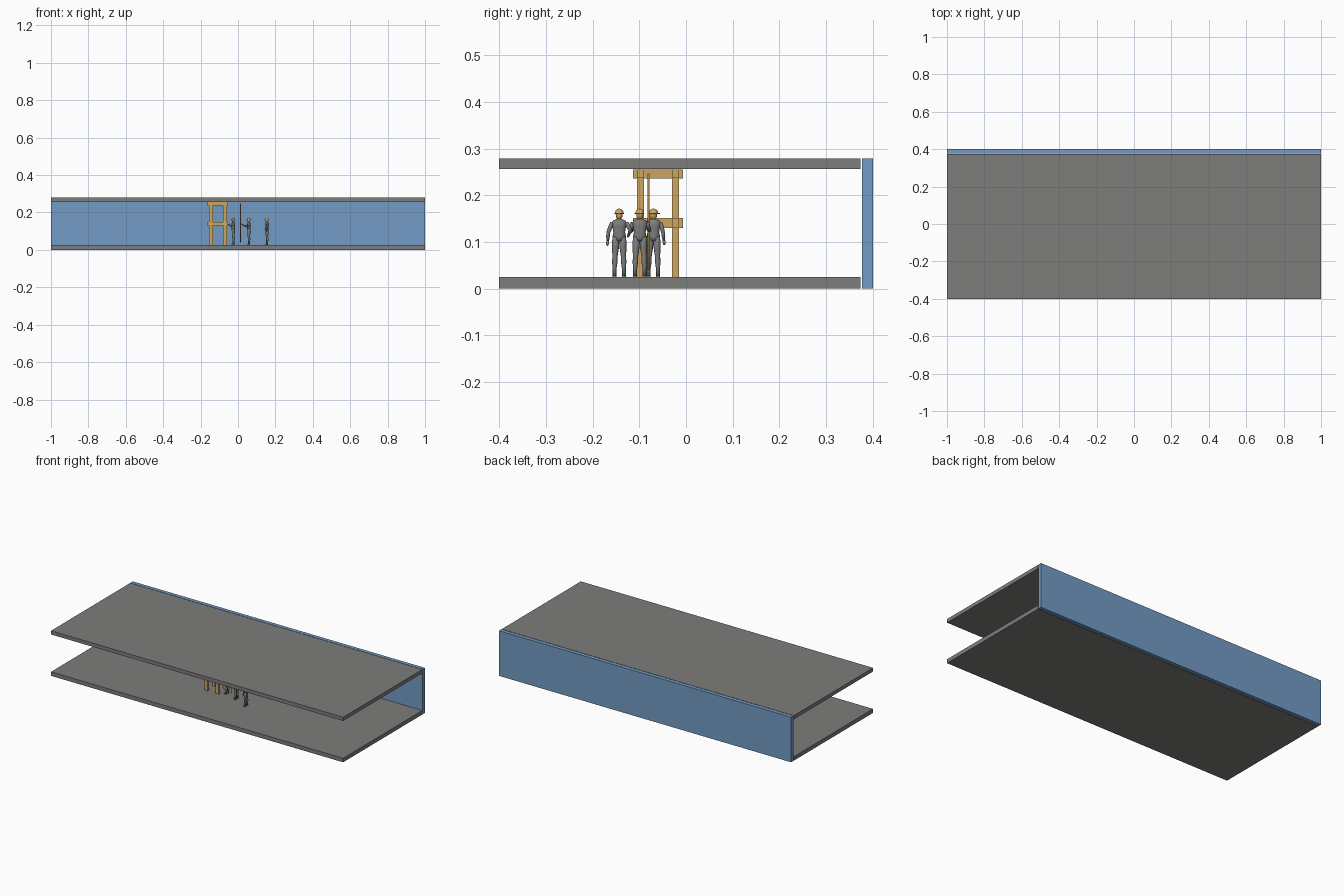
import bpy, bmesh, math
from mathutils import Vector, Matrix

if "Cube" in bpy.data.objects:
    bpy.data.objects.remove(bpy.data.objects["Cube"])


def material(name, color):
    m = bpy.data.materials.new(name)
    m.diffuse_color = (*color, 1)
    m.use_nodes = True
    m.node_tree.nodes["Principled BSDF"].inputs["Base Color"].default_value = m.diffuse_color
    return m


GREY = material("concrete grey", (0.205, 0.205, 0.2))
BLUE = material("wall blue", (0.17, 0.33, 0.56))
TAN = material("timber tan", (0.60, 0.38, 0.12))


def finish(name, bm, mat, smooth=False):
    bmesh.ops.recalc_face_normals(bm, faces=bm.faces)
    me = bpy.data.meshes.new(name)
    bm.to_mesh(me)
    bm.free()
    me.materials.append(mat)
    for p in me.polygons:
        p.use_smooth = smooth
    ob = bpy.data.objects.new(name, me)
    bpy.context.collection.objects.link(ob)
    return ob


def box(name, x, y, z, mat):
    bm = bmesh.new()
    bmesh.ops.create_cube(bm, size=1)
    for v in bm.verts:
        v.co = [lo + (c + 0.5) * (hi - lo) for c, (lo, hi) in zip(v.co, (x, y, z))]
    return finish(name, bm, mat)


def loft(name, sections, mat, base, n=12):
    """Elliptical tube through (point, half width in y, half depth) sections."""
    bm = bmesh.new()
    pts = [Vector(s[0]) for s in sections]
    rings = []
    for i, (_, ra, rb) in enumerate(sections):
        t = (pts[min(i + 1, len(pts) - 1)] - pts[max(i - 1, 0)]).normalized()
        b = t.cross(Vector((0, 1, 0))).normalized()
        a = b.cross(t)
        rings.append([bm.verts.new(base + pts[i]
                      + a * ra * math.cos(k * math.tau / n)
                      + b * rb * math.sin(k * math.tau / n)) for k in range(n)])
    for r, s in zip(rings, rings[1:]):
        for k in range(n):
            bm.faces.new((r[k], r[(k + 1) % n], s[(k + 1) % n], s[k]))
    bm.faces.new(rings[0])
    bm.faces.new(rings[-1])
    return finish(name, bm, mat, True)


def ball(name, center, size, mat, base, turn=0, dome=False):
    bm = bmesh.new()
    bmesh.ops.create_uvsphere(bm, u_segments=14, v_segments=10, radius=1)
    if dome:
        g = bm.verts[:] + bm.edges[:] + bm.faces[:]
        bmesh.ops.bisect_plane(bm, geom=g, plane_co=(0, 0, 0), plane_no=(0, 0, -1),
                               clear_outer=True)
        bmesh.ops.holes_fill(bm, edges=[e for e in bm.edges if e.is_boundary])
    bm.transform(Matrix.Translation(base + Vector(center))
                 @ Matrix.Rotation(turn, 4, 'Z') @ Matrix.Diagonal((*size, 1)))
    return finish(name, bm, mat, True)


# Gallery: floor, roof slab and back wall
box("floor_slab", (-1, 1), (-0.4, 0.374), (0, 0.025), GREY)
box("roof_slab", (-1, 1), (-0.4, 0.374), (0.256, 0.279), GREY)
box("back_wall", (-1, 1), (0.377, 0.4), (0, 0.279), BLUE)

# Timber support frame: four posts, two rings of beams
PX = ((-0.155, -0.135), (-0.08, -0.06))
PY = ((-0.105, -0.09), (-0.03, -0.015))
for i, x in enumerate(PX):
    for j, y in enumerate(PY):
        box(f"post_{i}{j}", x, y, (0.025, 0.24), TAN)
for level, z in (("middle", (0.13, 0.151)), ("top", (0.236, 0.2555))):
    for i in range(2):
        box(f"{level}_cross_beam_{i}", PX[i], (-0.113, -0.006), z, TAN)
        box(f"{level}_long_beam_{i}", (-0.163, -0.053), PY[i],
            (z[0] + 0.0005, z[1] - 0.0005), TAN)

# Upright bar held by one worker
loft("upright_bar", [((0, 0, 0.04), 0.002, 0.002), ((0, 0, 0.247), 0.002, 0.002)],
     TAN, Vector((0.013, -0.08, 0)), 8)


def worker(tag, x, y, arms, turn=0):
    """Standing worker facing -x; arms = (elbow, hand) for the -y and +y sides."""
    o = Vector((x, y, 0.025))
    # torso and hips
    loft(tag + "_torso", [((0, 0, 0.077), 0.010, 0.008), ((0, 0, 0.086), 0.0145, 0.0095),
                          ((0, 0, 0.096), 0.0125, 0.0085), ((0, 0, 0.108), 0.0145, 0.0095),
                          ((0, 0, 0.116), 0.0165, 0.0095), ((0, 0, 0.121), 0.013, 0.007),
                          ((0, 0, 0.124), 0.006, 0.005)], GREY, o, 16)
    for side, s, (elbow, hand) in zip(("left", "right"), (-1, 1), arms):
        # leg and boot
        loft(f"{tag}_{side}_leg", [((0.001, s * 0.010, 0.003), 0.004, 0.005),
                                   ((0.001, s * 0.010, 0.020), 0.0045, 0.005),
                                   ((0.002, s * 0.0095, 0.032), 0.0058, 0.0065),
                                   ((0, s * 0.009, 0.045), 0.0056, 0.006),
                                   ((0, s * 0.008, 0.066), 0.0078, 0.008),
                                   ((0, s * 0.007, 0.086), 0.0075, 0.008)], GREY, o)
        ball(f"{tag}_{side}_boot", (-0.004, s * 0.010, 0), (0.010, 0.0045, 0.007),
             GREY, o, 0, True)
        # sleeve and hand
        sh, el, ha = Vector((0, s * 0.0155, 0.116)), Vector(elbow), Vector(hand)
        loft(f"{tag}_{side}_arm", [(sh, 0.0045, 0.005), (sh.lerp(el, 0.5), 0.0045, 0.005),
                                   (el, 0.004, 0.0042), (el.lerp(ha, 0.4), 0.0038, 0.0038),
                                   (el.lerp(ha, 0.8), 0.0027, 0.0027)], GREY, o)
        loft(f"{tag}_{side}_hand", [(el.lerp(ha, 0.7), 0.0024, 0.0024),
                                    (ha, 0.0032, 0.0032),
                                    (ha + (ha - el).normalized() * 0.006, 0.002, 0.0015)],
             TAN, o, 10)
    # neck, head and helmet with brim
    loft(tag + "_neck", [((0, 0, 0.120), 0.0045, 0.0045), ((0, 0, 0.130), 0.004, 0.004)],
         TAN, o)
    ball(tag + "_head", (-0.001, 0, 0.133), (0.0085, 0.0075, 0.0105), TAN, o, turn)
    ball(tag + "_helmet", (0, 0, 0.136), (0.0105, 0.0095, 0.0105), TAN, o, turn, True)
    front = Matrix.Rotation(turn, 3, 'Z') @ Vector((-0.004, 0, 0))
    ball(tag + "_brim", front + Vector((0, 0, 0.136)), (0.012, 0.011, 0.0015), TAN, o, turn)


relaxed = ((0.002, -0.0235, 0.095), (-0.003, -0.025, 0.073))
relaxed_right = ((0.002, 0.021, 0.095), (-0.004, 0.023, 0.075))
# Watcher, bar holder, and the one reaching for the frame
worker("watching_worker", 0.155, -0.143, (relaxed, ((0.003, 0.024, 0.1), (-0.008, 0.02, 0.09))))
worker("bar_worker", 0.058, -0.099,
       (((-0.004, -0.020, 0.097), (-0.026, -0.012, 0.104)),
        ((-0.014, 0.021, 0.100), (-0.037, 0.019, 0.112))), 0.3)
worker("frame_worker", -0.025, -0.07,
       (((-0.010, -0.019, 0.102), (-0.033, -0.014, 0.114)), relaxed_right), -1.2)
